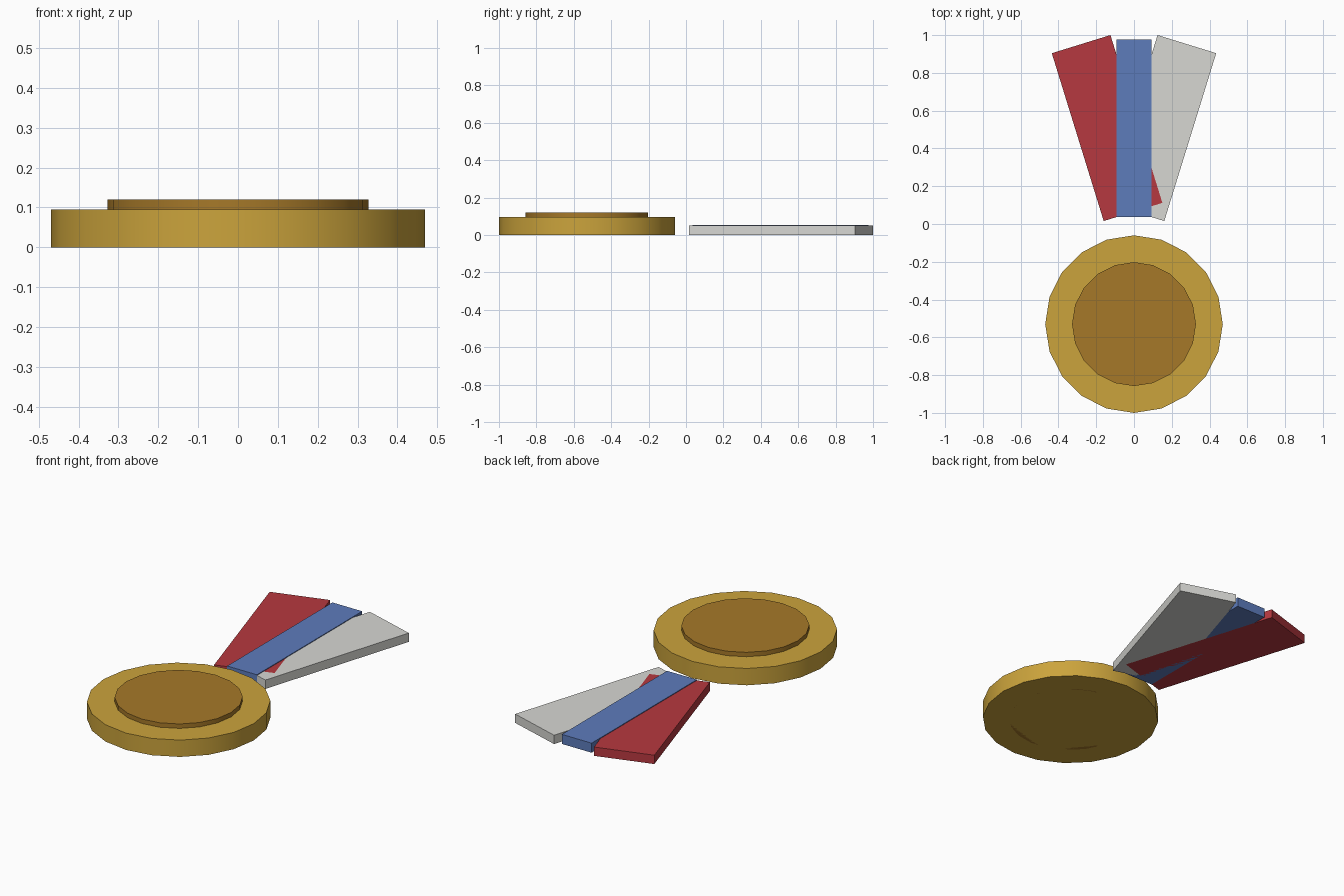
import bpy
import math

if "Cube" in bpy.data.objects:
    bpy.data.objects.remove(bpy.data.objects["Cube"])


def material(name, color):
    m = bpy.data.materials.new(name)
    m.diffuse_color = (*color, 1)
    m.use_nodes = True
    m.node_tree.nodes["Principled BSDF"].inputs["Base Color"].default_value = m.diffuse_color
    return m


gold = material("gold", (0.60, 0.37, 0.045))
bronze = material("bronze", (0.38, 0.19, 0.022))
red = material("red", (0.47, 0.04, 0.05))
white = material("white", (0.68, 0.68, 0.65))
blue = material("blue", (0.11, 0.20, 0.50))


# Round medal plate standing on the ground, smooth around its rim
def disc(name, radius, height, mat):
    bpy.ops.mesh.primitive_cylinder_add(
        vertices=20, radius=radius, depth=height, location=(0, -0.53, height / 2))
    o = bpy.context.object
    o.name = name
    o.data.materials.append(mat)
    bpy.ops.object.shade_smooth_by_angle(angle=math.radians(30))


# Flat ribbon strip lying on the ground
def ribbon(name, x, y, width, length, height, angle, mat):
    bpy.ops.mesh.primitive_cube_add(
        size=1, location=(x, y, height / 2), rotation=(0, 0, angle))
    o = bpy.context.object
    o.name = name
    o.scale = (width, length, height)
    bpy.ops.object.transform_apply(location=False, rotation=False, scale=True)
    o.data.materials.append(mat)


# Medal
disc("medal_rim", 0.47, 0.095, gold)
disc("medal_face", 0.328, 0.12, bronze)

# Ribbons: two splayed sides and a raised centre band
for name, side, mat in (("ribbon_left", -1, red), ("ribbon_right", 1, white)):
    ribbon(name, side * 0.1425, 0.508, 0.325, 0.93, 0.05, -side * 0.3, mat)
ribbon("ribbon_centre", 0, 0.506, 0.186, 0.94, 0.054, 0, blue)
